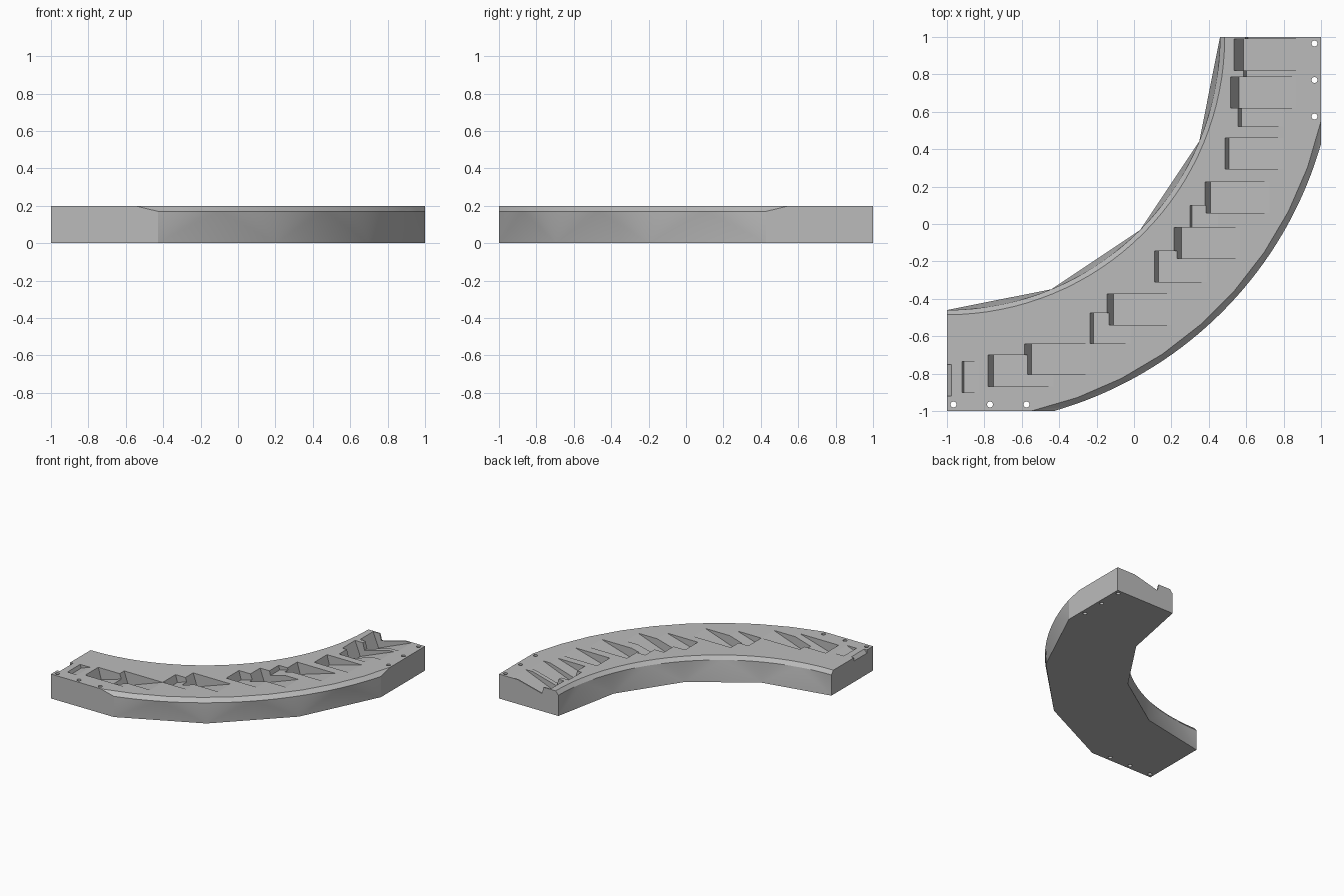
import bpy, bmesh, math
from mathutils import Vector

if "Cube" in bpy.data.objects:
    bpy.data.objects.remove(bpy.data.objects["Cube"], do_unlink=True)

TOP, EDGE = 0.2, 0.17          # deck height and start of the bevelled rim

mat = bpy.data.materials.new("plain grey")
mat.use_nodes = True
grey = (0.5, 0.5, 0.5, 1)
mat.diffuse_color = grey
mat.node_tree.nodes["Principled BSDF"].inputs["Base Color"].default_value = grey


def arc(bm, radius, z, steps, outer):
    """Row of vertices on a quarter arc; the outer arc stops at the square ends."""
    start = math.acos(2 / radius) if outer else 0
    span = math.pi / 2 - 2 * start
    angles = [start + span * i / steps for i in range(steps + 1)]
    return [bm.verts.new((-1 + radius * math.cos(a), 1 - radius * math.sin(a), z))
            for a in angles]


def bridge(bm, coarse, fine):
    """Join a coarse row to a fine row with fans of triangles."""
    n = (len(fine) - 1) // (len(coarse) - 1)
    for k in range(len(coarse) - 1):
        a, b = coarse[k], coarse[k + 1]
        row = fine[k * n:(k + 1) * n + 1]
        mid = n // 2
        for i in range(n):
            bm.faces.new((a if i < mid else b, row[i], row[i + 1]))
        bm.faces.new((a, row[mid], b))


def make_object(name, bm):
    bmesh.ops.recalc_face_normals(bm, faces=bm.faces[:])
    mesh = bpy.data.meshes.new(name)
    bm.to_mesh(mesh)
    bm.free()
    mesh.materials.append(mat)
    ob = bpy.data.objects.new(name, mesh)
    bpy.context.collection.objects.link(ob)
    return ob


# Curved slab: rough polygon at the foot, smooth arc and bevel at the rim
bm = bmesh.new()
out_low = arc(bm, 2.08, 0, 3, True)
out_mid = arc(bm, 2.08, EDGE, 36, True)
out_top = arc(bm, 2.05, TOP, 9, True)
in_low = arc(bm, 1.46, 0, 4, False)
in_mid = arc(bm, 1.46, EDGE, 32, False)
in_top = arc(bm, 1.485, TOP, 32, False)
bridge(bm, out_low, out_mid)
bridge(bm, out_top, out_mid)
bridge(bm, in_low, in_mid)
for i in range(len(in_top) - 1):
    bm.faces.new((in_mid[i], in_mid[i + 1], in_top[i + 1], in_top[i]))

# Square ends
corners = {}
for end, s in ((0, 1), (-1, -1)):
    low, top = bm.verts.new((s, s, 0)), bm.verts.new((s, s, TOP))
    corners[end] = (low, top)
    bm.faces.new((low, top, in_top[end], in_mid[end], in_low[end]))
    bm.faces.new((low, top, out_top[end], out_mid[end], out_low[end]))
for level, (outer, inner) in enumerate(((out_low, in_low), (out_top, in_top))):
    bm.faces.new([corners[0][level]] + outer + [corners[-1][level]] + inner[::-1])
slab = make_object("curved_slab", bm)


def wedge(x0, x1, y0, y1, steep):
    """Cutter for a pocket with a steep wall on one side and a sloping floor."""
    depth = math.sqrt(steep * (x1 - x0 - steep))
    low = Vector((x0 + steep, 0, TOP - depth))
    left, right = Vector((x0, 0, TOP)), Vector((x1, 0, TOP))
    # carry both slopes on above the deck
    profile = [low, low + (right - low) * 1.2, low + (left - low) * 1.2]
    b = bmesh.new()
    face = b.faces.new([b.verts.new((p.x, y0, p.z)) for p in profile])
    new = bmesh.ops.extrude_face_region(b, geom=[face])["geom"]
    bmesh.ops.translate(b, vec=(0, y1 - y0, 0),
                        verts=[v for v in new if isinstance(v, bmesh.types.BMVert)])
    return make_object("pocket_cutter", b)


def drill(x, y):
    b = bmesh.new()
    bmesh.ops.create_cone(b, cap_ends=True, segments=20, radius1=0.016,
                          radius2=0.016, depth=1)
    bmesh.ops.translate(b, vec=(x, y, 0), verts=b.verts)
    return make_object("hole_cutter", b)


# Pockets: x range, y range, width of the steep wall
pockets = [
    (0.535, 0.885, 0.82, 0.99, 0.05),
    (0.515, 0.865, 0.62, 0.785, 0.047),
    (0.555, 0.8, 0.52, 0.68, 0.02),
    (0.487, 0.8, 0.295, 0.46, 0.022),
    (0.38, 0.725, 0.06, 0.225, 0.028),
    (0.3, 0.45, -0.065, 0.1, 0.009),
    (0.215, 0.565, -0.185, -0.02, 0.04),
    (0.11, 0.39, -0.31, -0.145, 0.02),
    (-0.145, 0.2, -0.54, -0.375, 0.036),
    (-0.235, -0.02, -0.64, -0.475, 0.018),
    (-0.585, -0.235, -0.805, -0.642, 0.038),
    (-0.78, -0.43, -0.868, -0.7, 0.028),
    (-0.92, -0.83, -0.9, -0.735, 0.01),
    (-1.04, -0.975, -0.92, -0.75, 0.035),
    (0.595, 0.83, 0.96, 1.05, 0.014),
    (0.585, 0.82, 0.78, 0.9, 0.016),
]
cutters = [wedge(*p) for p in pockets]

# Pin holes along the two straight outer edges
for t in (0.965, 0.77, 0.575):
    cutters += [drill(0.965, t), drill(-t, -0.965)]

for cutter in cutters:
    mod = slab.modifiers.new("cut", 'BOOLEAN')
    mod.operation = 'DIFFERENCE'
    mod.solver = 'EXACT'
    mod.object = cutter
    cutter.hide_render = True

# Bake the cuts, drop the cutters
graph = bpy.context.evaluated_depsgraph_get()
baked = bpy.data.meshes.new_from_object(slab.evaluated_get(graph))
slab.modifiers.clear()
slab.data = baked
for cutter in cutters:
    bpy.data.objects.remove(cutter, do_unlink=True)

bpy.ops.object.select_all(action='DESELECT')
slab.select_set(True)
bpy.context.view_layer.objects.active = slab
bpy.ops.object.shade_smooth_by_angle(angle=math.radians(8))
